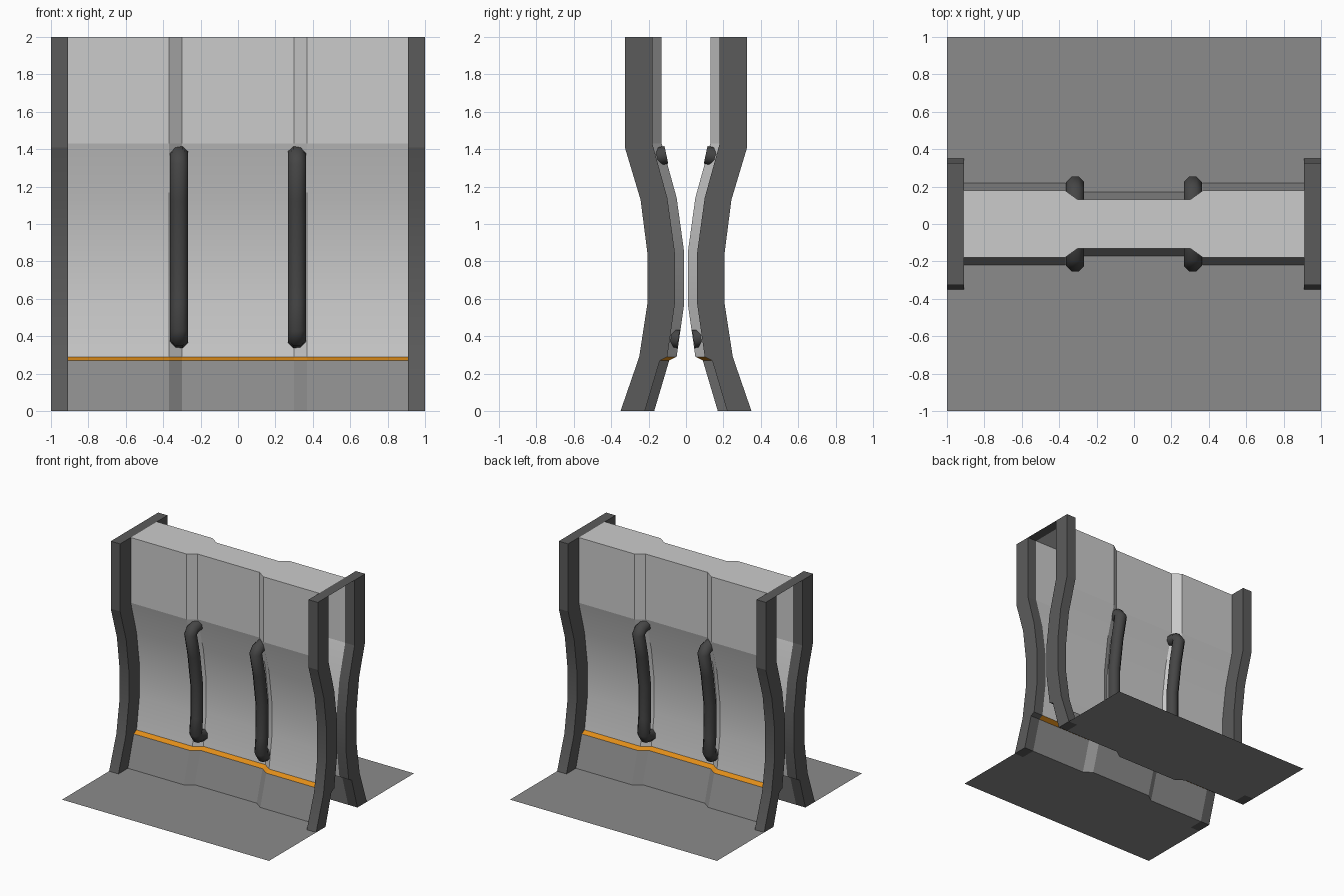
import bpy, bmesh, math
from mathutils import Vector

if "Cube" in bpy.data.objects:
    bpy.data.objects.remove(bpy.data.objects["Cube"])

def material(name, rgb):
    m = bpy.data.materials.new(name)
    m.diffuse_color = (*rgb, 1)
    m.use_nodes = True
    m.node_tree.nodes["Principled BSDF"].inputs["Base Color"].default_value = m.diffuse_color
    return m

LIGHT = material("light grey", (0.60, 0.60, 0.60))
MID = material("mid grey", (0.26, 0.26, 0.26))
DARK = material("dark grey", (0.105, 0.105, 0.105))
BLACK = material("charcoal", (0.06, 0.06, 0.06))
ORANGE = material("orange", (0.75, 0.27, 0.01))

# (depth, height) profiles; depth is distance from the middle plane
PANEL = [(.22, 0), (.14, .27), (.10, .29), (.06, .57), (.06, .85), (.10, 1.14), (.18, 1.43), (.18, 2)]
POST = [(.35, 0), (.25, .29), (.207, .57), (.207, .85), (.243, 1.13), (.327, 1.41), (.327, 2)]
COLUMNS = [(-.91, 0), (-.37, 0), (-.30, .05), (.30, .05), (.37, 0), (.91, 0)]  # x, recess

def finish(name, bm, mats, angle=12):
    me = bpy.data.meshes.new(name)
    bm.to_mesh(me)
    bm.free()
    for m in mats:
        me.materials.append(m)
    ob = bpy.data.objects.new(name, me)
    bpy.context.collection.objects.link(ob)
    bpy.ops.object.select_all(action='DESELECT')
    bpy.context.view_layer.objects.active = ob
    ob.select_set(True)
    bpy.ops.object.shade_smooth_by_angle(angle=math.radians(angle))
    return ob

def face(bm, pts):
    return bm.faces.new([bm.verts.new(p) for p in pts])

def door_panel(name, s):
    # stepped sheet: kick plate, orange ledge, curved upper panel
    bm = bmesh.new()
    rows = [[bm.verts.new((x, s * (d - r), z)) for x, r in COLUMNS] for d, z in PANEL]
    for j in range(len(rows) - 1):
        for i in range(len(COLUMNS) - 1):
            q = [rows[j][i], rows[j][i + 1], rows[j + 1][i + 1], rows[j + 1][i]]
            f = bm.faces.new(q if s < 0 else q[::-1])
            f.material_index = min(j, 2)
    finish(name, bm, [MID, ORANGE, LIGHT])

def floor_plate(name, s):
    # flat plate notched around the posts and following the panel foot
    bm = bmesh.new()
    inner = [(-1, .35), (-.91, .35)] + [(x, .22 - r) for x, r in COLUMNS] + [(.91, .35), (1, .35)]
    pts = [(x, s * y, 0) for x, y in inner] + [(1, s, 0), (-1, s, 0)]
    f = face(bm, pts)
    f.normal_update()
    if f.normal.z < 0:
        f.normal_flip()
    finish(name, bm, [MID])

def side_post(name, sx, s):
    # bent post, inner edge following the panel
    bm = bmesh.new()
    outline = POST + PANEL[::-1]
    a, b = ([bm.verts.new((sx * x, s * d, z)) for d, z in outline] for x in (.91, 1))
    n = len(outline)
    bm.faces.new(a)
    bm.faces.new(b[::-1])
    for i in range(n):
        k = (i + 1) % n
        bm.faces.new((a[i], b[i], b[k], a[k]))
    bmesh.ops.recalc_face_normals(bm, faces=bm.faces)
    finish(name, bm, [DARK])

def handle(name, x, s):
    # octagonal tube bent into the panel at both ends
    path = [(.105, 1.37), (.175, 1.355), (.205, 1.325), (.160, 1.13), (.120, .85),
            (.120, .57), (.135, .43), (.11, .395), (.04, .385)]
    pts = [Vector((d, z)) for d, z in path]
    bm = bmesh.new()
    rings = []
    for i, p in enumerate(pts):
        t = (pts[min(i + 1, len(pts) - 1)] - pts[max(i - 1, 0)]).normalized()
        nrm = Vector((-t.y, t.x))
        ring = []
        for k in range(8):
            a = math.tau * (k + .5) / 8
            q = p + nrm * .052 * math.sin(a)
            ring.append(bm.verts.new((x + .052 * math.cos(a), s * q.x, q.y)))
        rings.append(ring)
    for r0, r1 in zip(rings, rings[1:]):
        for k in range(8):
            j = (k + 1) % 8
            bm.faces.new((r0[k], r0[j], r1[j], r1[k]))
    bm.faces.new(rings[0])
    bm.faces.new(rings[-1])
    bmesh.ops.recalc_face_normals(bm, faces=bm.faces)
    finish(name, bm, [BLACK], 50)

for side, s in (("front", -1), ("back", 1)):
    door_panel(side + "_door_panel", s)
    floor_plate(side + "_floor_plate", s)
    for hand, sx in (("left", -1), ("right", 1)):
        side_post(f"{side}_{hand}_post", sx, s)
        handle(f"{side}_{hand}_handle", sx * .315, s)

# flat caps joining front and back along the top
bm = bmesh.new()
face(bm, [(x, -(.18 - r), 2) for x, r in COLUMNS] + [(x, .18 - r, 2) for x, r in COLUMNS[::-1]])
finish("door_top", bm, [LIGHT])
for hand, x0 in (("left", -1), ("right", .91)):
    bm = bmesh.new()
    face(bm, [(x0, -.18, 2), (x0 + .09, -.18, 2), (x0 + .09, .18, 2), (x0, .18, 2)])
    finish(hand + "_post_top", bm, [DARK])
